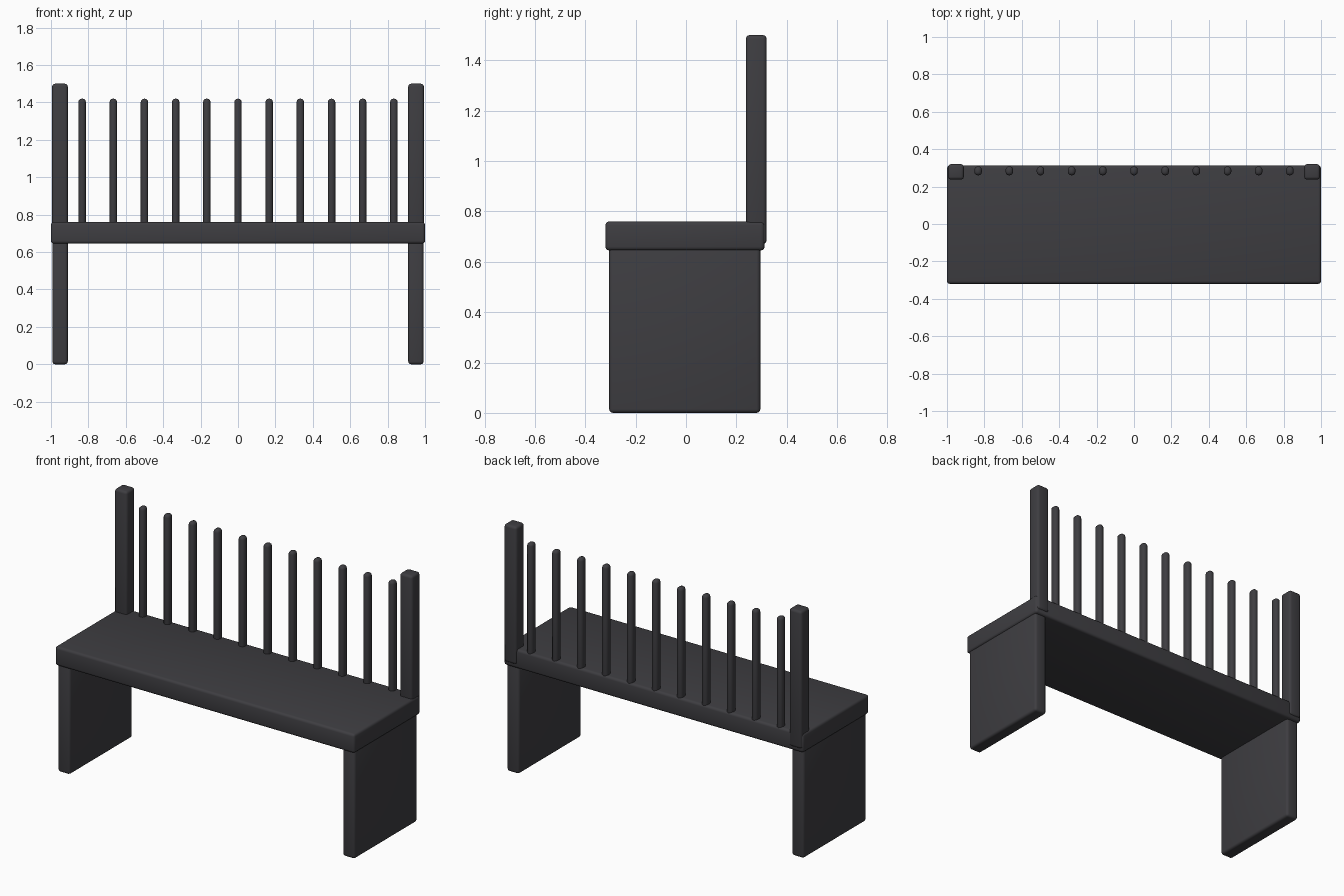
import bpy

if "Cube" in bpy.data.objects:
    bpy.data.objects.remove(bpy.data.objects["Cube"])

mat = bpy.data.materials.new("dark_paint")
mat.diffuse_color = (0.048, 0.047, 0.053, 1)
mat.use_nodes = True
mat.node_tree.nodes["Principled BSDF"].inputs["Base Color"].default_value = mat.diffuse_color


def block(name, x, y, z, bevel, segments=3):
    """Rounded box from (min, max) ranges on each axis."""
    bpy.ops.mesh.primitive_cube_add(size=1, location=[sum(r) / 2 for r in (x, y, z)])
    ob = bpy.context.object
    ob.name = name
    ob.scale = [r[1] - r[0] for r in (x, y, z)]
    bpy.ops.object.transform_apply(location=False, rotation=False, scale=True)
    mod = ob.modifiers.new("rounding", 'BEVEL')
    mod.width = bevel
    mod.segments = segments
    bpy.ops.object.modifier_apply(modifier=mod.name)
    bpy.ops.object.shade_smooth_by_angle()
    ob.data.materials.append(mat)
    return ob


# Seat plank
block("seat", (-1, 1), (-0.32, 0.312), (0.645, 0.76), 0.015)

# Slab legs and back posts, one per side
for side, s in (("left", -1), ("right", 1)):
    def span(a, b):
        return tuple(sorted((s * a, s * b)))
    block(f"leg_{side}", span(0.91, 0.992), (-0.305, 0.295), (0, 0.66), 0.015)
    block(f"back_post_{side}", span(0.91, 0.994), (0.238, 0.32), (0.67, 1.5), 0.015)

# Row of back spindles
for i in range(11):
    x = (i - 5) / 6
    block(f"spindle_{i + 1}", (x - 0.02, x + 0.02), (0.26, 0.308), (0.68, 1.42), 0.018)
